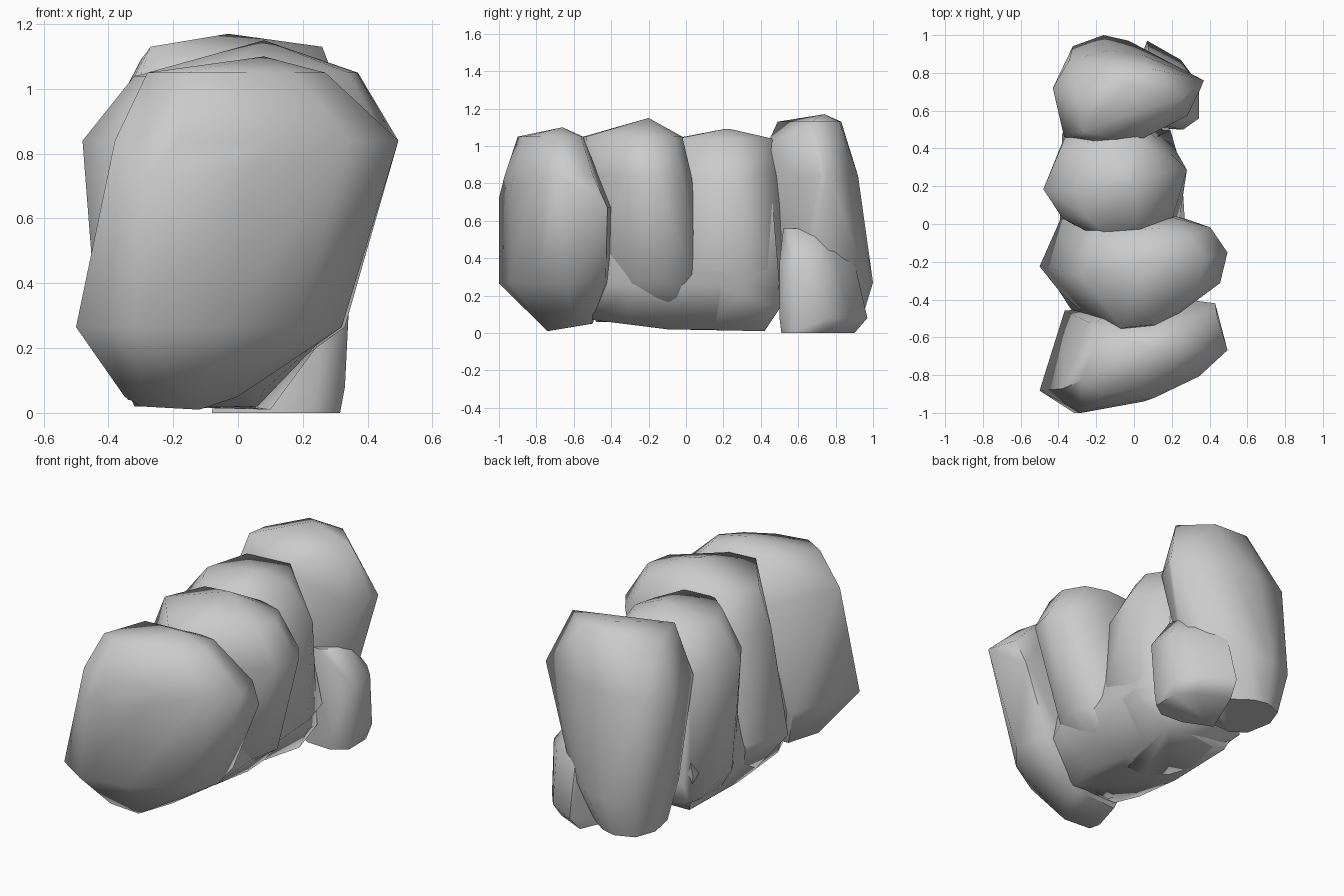
import bpy, bmesh, math


def rock(name, plan, levels, corners=()):
    """Faceted boulder: the plan outline is fitted to each level's
    (z, xmin, xmax, ymin, ymax) bounds, a few extra corners are added,
    then everything is wrapped in a convex hull."""
    xs, ys = [p[0] for p in plan], [p[1] for p in plan]
    bm = bmesh.new()
    for z, x0, x1, y0, y1 in levels:
        for x, y in plan:
            u = (x - min(xs)) / (max(xs) - min(xs))
            v = (y - min(ys)) / (max(ys) - min(ys))
            bm.verts.new((x0 + u * (x1 - x0), y0 + v * (y1 - y0), z))
    for co in corners:
        bm.verts.new(co)
    bmesh.ops.remove_doubles(bm, verts=bm.verts, dist=0.02)
    hull = bmesh.ops.convex_hull(bm, input=bm.verts)
    loose = {g for g in hull["geom_interior"] + hull["geom_unused"]
             if isinstance(g, bmesh.types.BMVert)}
    bmesh.ops.delete(bm, geom=list(loose), context='VERTS')
    bmesh.ops.recalc_face_normals(bm, faces=bm.faces)
    mesh = bpy.data.meshes.new(name)
    bm.to_mesh(mesh)
    bm.free()
    ob = bpy.data.objects.new(name, mesh)
    bpy.context.collection.objects.link(ob)
    bpy.ops.object.select_all(action='DESELECT')
    ob.select_set(True)
    bpy.context.view_layer.objects.active = ob
    bpy.ops.object.shade_smooth_by_angle(angle=math.radians(60))


# Front slab, leaning to the right
rock("front_rock",
     [(-.5, -.88), (-.28, -1), (.05, -.94), (.32, -.8), (.49, -.63),
      (.43, -.42), (.28, -.4), (-.34, -.45)],
     [(.05, -.35, 0, -.77, -.5), (.265, -.5, .32, -1, -.41),
      (.84, -.38, .495, -.97, -.48), (1.05, -.28, .27, -.9, -.55)],
     [(-.3, -.74, .02), (-.12, -.74, .01), (.08, -.66, 1.1),
      (.43, -.42, .67), (.28, -.4, .67), (.05, -.94, .75), (-.28, -1, .72)])

# Second slab, the tallest of the middle pair
rock("front_middle_rock",
     [(-.5, -.24), (-.17, -.57), (.08, -.55), (.45, -.3), (.495, -.13),
      (.39, .01), (.18, .06), (-.35, .03)],
     [(.06, -.34, .05, -.48, .1), (.265, -.5, .33, -.57, .09),
      (.84, -.37, .495, -.57, .03), (1.05, -.28, .37, -.55, -.02)],
     [(.08, -.2, 1.15)])

# Third slab, narrower, with a wide foot towards the back
rock("back_middle_rock",
     [(-.48, .19), (-.38, .04), (-.17, -.07), (.1, -.05), (.22, .14),
      (.28, .29), (.07, .5), (-.36, .47)],
     [(.02, -.3, .06, -.1, .42), (.2, -.43, .24, -.08, .52),
      (.84, -.48, .28, -.08, .5), (1.04, -.32, .14, -.06, .46),
      (1.09, -.1, 0, .2, .24)],
     [(.1, .42, .01), (.16, .5, .13), (-.36, .48, .1),
      (.2, .02, .8), (.24, .02, .3)])

# Back slab with a diagonal ridge on top
rock("back_rock",
     [(-.43, .77), (-.34, .94), (-.12, 1), (.06, .97), (.26, .87),
      (.37, .76), (.3, .6), (.04, .47), (-.2, .46), (-.37, .55)],
     [(.04, -.34, .05, .55, .93), (.27, -.39, .2, .47, 1),
      (.84, -.43, .35, .45, .92)],
     [(-.27, .49, 1.13), (.26, .67, 1.13), (-.12, .83, 1.13),
      (.1, .82, 1.13), (-.03, .74, 1.17), (-.3, .68, 1.09),
      (.37, .76, .84), (-.37, .46, .84), (-.2, .43, 1.0), (.0, .43, 1.0)])

# Small boulder at the foot of the back slab
rock("foot_rock",
     [(-.08, .6), (.1, .51), (.25, .5), (.34, .57), (.34, .76),
      (.25, .87), (.06, .97)],
     [(0, -.08, .315, .51, .9), (.08, -.06, .33, .5, .97),
      (.38, -.05, .345, .5, .9), (.56, -.05, .22, .52, .8)])

# Base that joins the middle slabs underneath
rock("middle_base",
     [(-.4, -.35), (-.3, -.5), (.2, -.5), (.3, -.3), (.26, .3), (.2, .5),
      (-.38, .48)],
     [(.02, -.32, .06, -.1, .42), (.07, -.34, .08, -.5, .45),
      (.26, -.4, .29, -.5, .5), (.85, -.24, .16, -.45, .45)])
